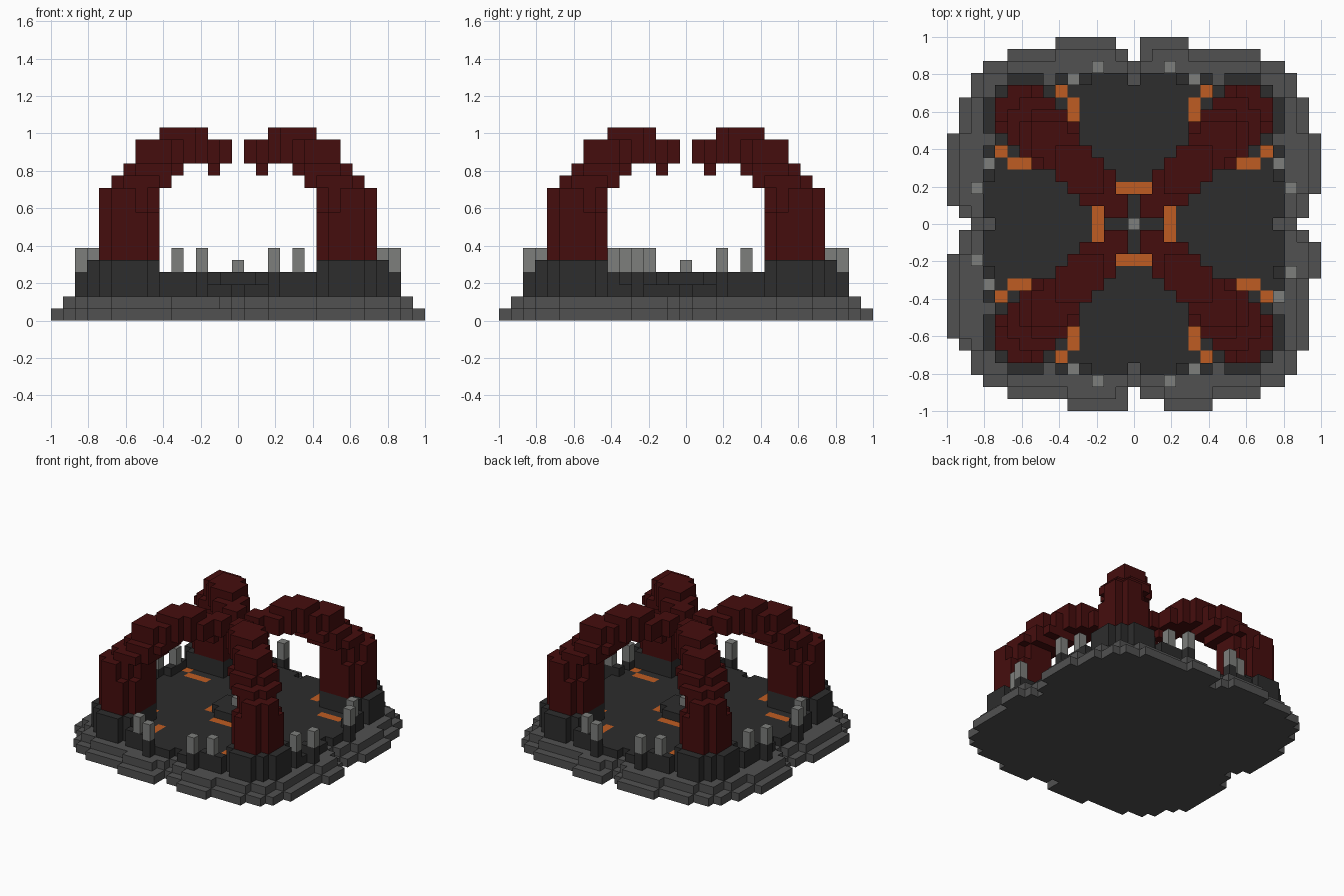
import bpy
import bmesh
from mathutils import Vector

cube = bpy.data.objects.get("Cube")
if cube:
    bpy.data.objects.remove(cube)

V = 2 / 31                      # block size
SPAN = range(-15, 16)
SIDES = ((1, 0), (-1, 0), (0, 1), (0, -1))


def material(name, colour):
    mat = bpy.data.materials.new(name)
    mat.use_nodes = True
    mat.diffuse_color = (*colour, 1)
    bsdf = next(n for n in mat.node_tree.nodes if n.type == "BSDF_PRINCIPLED")
    bsdf.inputs["Base Color"].default_value = (*colour, 1)
    return mat


GREY = material("stone grey", (0.082, 0.082, 0.082))
DARK = material("charcoal stone", (0.026, 0.026, 0.026))
LIGHT = material("pale stone", (0.205, 0.21, 0.2))
RED = material("dark red", (0.06, 0.004, 0.004))
ORANGE = material("glowing orange", (0.52, 0.107, 0.016))


def build(name, cells, mat):
    """Skin a set of (x, y, z) blocks, keeping only the outer faces."""
    cells = set(cells)
    bm = bmesh.new()
    verts = {}

    def vert(p):
        key = tuple(round(2 * c) for c in p)
        if key not in verts:
            verts[key] = bm.verts.new(p * V)
        return verts[key]

    for cell in cells:
        centre = Vector(cell) + Vector((0, 0, 0.5))
        for axis in range(3):
            for sign in (-1, 1):
                n = Vector((0, 0, 0))
                n[axis] = sign
                if tuple(int(a + b) for a, b in zip(cell, n)) in cells:
                    continue
                u = Vector((0, 0, 0))
                u[(axis + 1) % 3] = 0.5
                w = n.cross(u)
                mid = centre + n / 2
                bm.faces.new([vert(mid + a * u + b * w)
                              for a, b in ((-1, -1), (1, -1), (1, 1), (-1, 1))])
    mesh = bpy.data.meshes.new(name)
    bm.to_mesh(mesh)
    bm.free()
    mesh.materials.append(mat)
    obj = bpy.data.objects.new(name, mesh)
    bpy.context.collection.objects.link(obj)
    return obj


def column(x, y, low, high):
    return {(x, y, z) for z in range(low, high)}


def quadrants(cells):
    return {(sx * x, sy * y, z) for x, y, z in cells for sx in (-1, 1) for sy in (-1, 1)}


# Stepped base: worn outline below, shrunk copy above
def in_outline(x, y):
    a, b = max(abs(x), abs(y)), min(abs(x), abs(y))
    if a == 15:
        if y == 15:
            return -6 <= x <= -2 or 1 <= x <= 4
        if y == -15:
            return -5 <= x <= -1 or 3 <= x <= 6
        if x == -15:
            return 2 <= y <= 7 or -9 <= y <= -3
        return 3 <= y <= 7 or -4 <= y <= -2
    if a == 14:
        return 0 < b <= 10
    return a < 13 or b <= 12


lower = {(x, y) for x in SPAN for y in SPAN if in_outline(x, y)}
upper = {(x, y) for x, y in lower if all((x + i, y + j) in lower for i, j in SIDES)}
build("base", {(x, y, 0) for x, y in lower} | {(x, y, 1) for x, y in upper}, GREY)

# Glowing channels in the floor
arc = {(5, y, 2) for y in (8, 9, 10)} | {(6, 11, 2)}
arc |= {(y, x, z) for x, y, z in arc}
ring = {(3, y, 2) for y in (0, 1)} | {(x, 3, 2) for x in (0, 1)}
glow = quadrants(arc | ring)
build("floor_channels", glow, ORANGE)

# Floor slab with a notch in the middle of each side
floor = set()
for x in SPAN:
    for y in SPAN:
        a, b = max(abs(x), abs(y)), min(abs(x), abs(y))
        if a <= 11 and a + b <= 21 or a == 12 and 0 < b <= 6:
            floor.add((x, y, 2))
build("floor", floor - glow, DARK)

# Central pedestal and its stone
build("pedestal", {(x, y, 3) for x in range(-2, 3) for y in range(-2, 3)
                   if abs(x) + abs(y) < 4}, DARK)
build("centre_stone", {(0, 0, 4)}, LIGHT)

# Rim posts with pale caps
posts = [(s * x, t * y) for x, y in ((3, 13), (5, 12)) for s in (-1, 1) for t in (-1, 1)]
posts += [(-y, x) for x, y in posts if y > 0]
posts += [(13, 3), (12, 5), (12, -6), (13, -4)]
caps, stems = set(), set()
for x, y in posts:
    caps |= column(x, y, 4, 6)
    stems |= column(x, y, 2, 4)
for x in (4, 6):
    stems |= quadrants({(x, 12, 3), (12, x, 3)})
build("post_stems", stems, DARK)
build("post_caps", caps, LIGHT)

# Arched claws on dark feet, one quarter then mirrored
foot, claw = set(), set()
for x in range(1, 13):
    for y in range(1, 13):
        d, s, low, high = abs(x - y), x + y, min(x, y), max(x, y)
        if low >= 7 and d <= 4 and s <= 22:
            foot |= column(x, y, 2, 5)
        if low >= 7 and high <= 11 and d <= 3 and s <= 21:
            claw |= column(x, y, 5, 9 if d == 3 else 11)
        if low >= 6 and high <= 10 and d <= 3 and s <= 19:
            claw.add((x, y, 11))
        if low >= 5 and high <= 9 and d <= 3 and s <= 17:
            claw.add((x, y, 12))
        if high <= 8 and d <= (2 if s > 5 else 1):
            claw |= column(x, y, 13, 15)
        if low >= 3 and high <= 6 and d <= 2:
            claw.add((x, y, 15))
claw.add((2, 2, 12))

for sx, side in ((1, "left"), (-1, "right")):
    for sy, end in ((-1, "front"), (1, "back")):
        for part, cells, mat in (("foot", foot, DARK), ("claw", claw, RED)):
            build(f"{end}_{side}_{part}", {(sx * x, sy * y, z) for x, y, z in cells}, mat)
